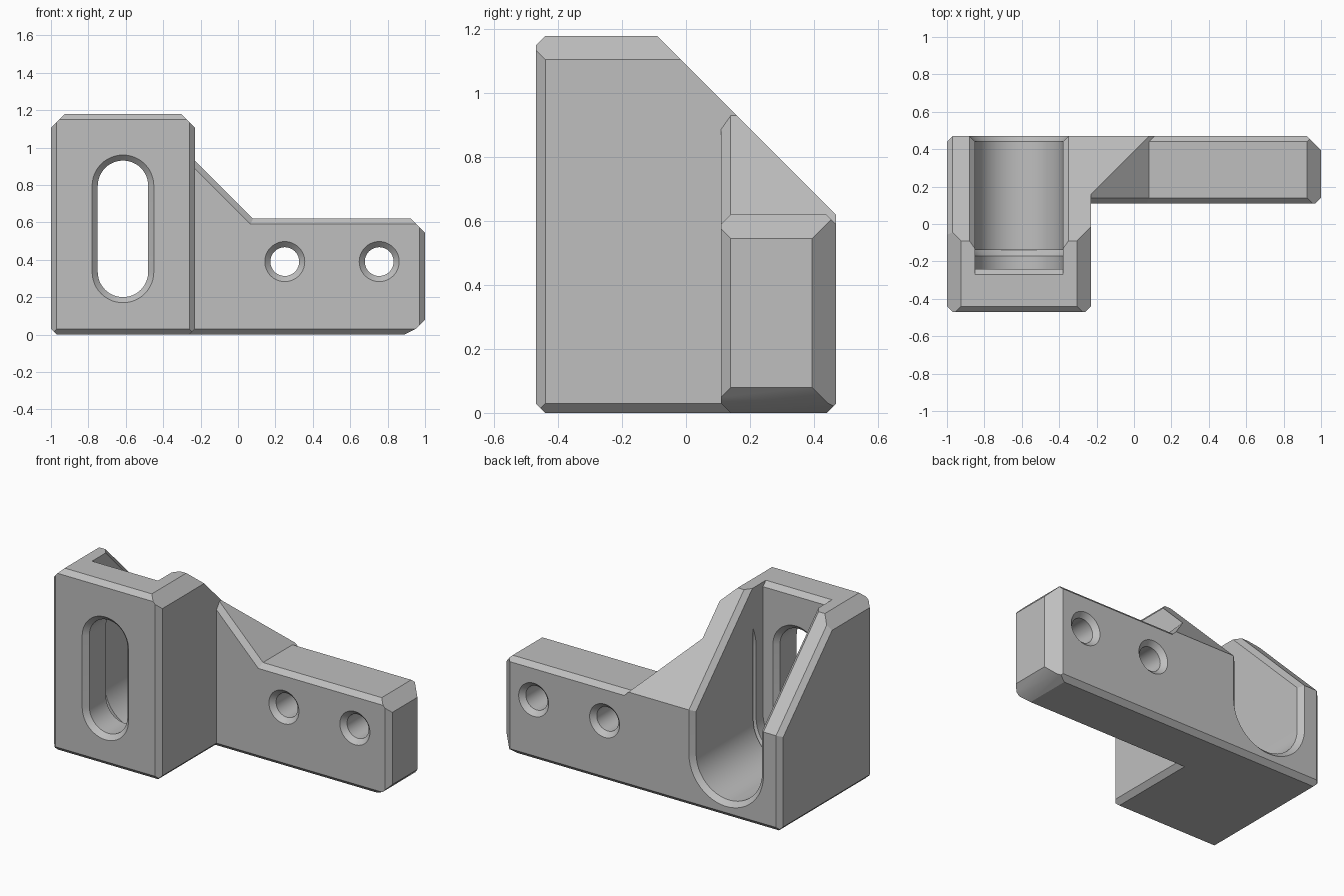
import bpy, bmesh, math
from mathutils import Vector

if "Cube" in bpy.data.objects:
    bpy.data.objects.remove(bpy.data.objects["Cube"], do_unlink=True)

R2 = math.sqrt(2)
BEVEL = 0.03      # general edge chamfer
BIG = 0.075       # large chamfer
SLOPE = 1.09      # rear slope: y + z = SLOPE
BACK = 0.47
CX = -0.615       # centre of the channel and slot

grey = bpy.data.materials.new("plain grey")
grey.use_nodes = True
grey.diffuse_color = (0.52, 0.52, 0.52, 1)
grey.node_tree.nodes["Principled BSDF"].inputs["Base Color"].default_value = grey.diffuse_color


def make_object(name, bm):
    bmesh.ops.recalc_face_normals(bm, faces=bm.faces[:])
    mesh = bpy.data.meshes.new(name)
    bm.to_mesh(mesh)
    bm.free()
    mesh.materials.append(grey)
    obj = bpy.data.objects.new(name, mesh)
    bpy.context.scene.collection.objects.link(obj)
    return obj


def chamfer(low, high, direction, size):
    """Plane that cuts the box edge lying in the given direction."""
    reach = sum(high[i] if s > 0 else -low[i] for i, s in enumerate(direction) if s)
    return direction, reach - size


def cut_box(name, low, high, edges=(), planes=()):
    """Box with chamfered edges, further trimmed by planes (normal, distance)."""
    bm = bmesh.new()
    bmesh.ops.create_cube(bm, size=1)
    for v in bm.verts:
        v.co = [low[i] if v.co[i] < 0 else high[i] for i in range(3)]
    cuts = [chamfer(low, high, d, c) for d, c in edges] + list(planes)
    for normal, dist in cuts:
        n = Vector(normal)
        result = bmesh.ops.bisect_plane(
            bm, geom=bm.verts[:] + bm.edges[:] + bm.faces[:], dist=1e-6,
            plane_co=n * (dist / n.length_squared), plane_no=n, clear_outer=True)
        rim = [e for e in result["geom_cut"] if isinstance(e, bmesh.types.BMEdge)]
        if len(rim) > 2:
            bmesh.ops.contextual_create(bm, geom=rim)
    return make_object(name, bm)


def loft(name, x, z_low, z_high, sections, steps=24):
    """Round-ended profile swept along y through (y, radius) sections."""
    bm = bmesh.new()
    rings = []
    for y, r in sections:
        ring = []
        for z, start in ((z_high, 0), (z_low, math.pi)):
            for k in range(steps + 1):
                a = start + math.pi * k / steps
                ring.append(bm.verts.new((x + r * math.cos(a), y, z + r * math.sin(a))))
        rings.append(ring)
    for a, b in zip(rings, rings[1:]):
        for i in range(len(a)):
            j = (i + 1) % len(a)
            bm.faces.new((a[i], a[j], b[j], b[i]))
    bm.faces.new(rings[0])
    bm.faces.new(rings[-1])
    bmesh.ops.remove_doubles(bm, verts=bm.verts[:], dist=1e-5)
    return make_object(name, bm)


def through(front, back, r):
    """Sections of a hole that is countersunk on both faces."""
    out = 0.1
    return [(front - out, r + BEVEL + out), (front + BEVEL, r),
            (back - BEVEL, r), (back + out, r + BEVEL + out)]


def combine(target, other, operation):
    mod = target.modifiers.new("combine", "BOOLEAN")
    mod.operation = operation
    mod.solver = "EXACT"
    mod.object = other
    bpy.context.view_layer.objects.active = target
    bpy.ops.object.modifier_apply(modifier=mod.name)
    bpy.data.objects.remove(other, do_unlink=True)


# Tower with sloped rear
bracket = cut_box(
    "bracket", (-1, -BACK, 0), (-0.23, BACK, 1.18),
    edges=[((-1, -1, 0), BEVEL), ((1, -1, 0), BEVEL), ((-1, 1, 0), BEVEL),
           ((0, -1, 1), BEVEL), ((-1, 0, 1), BIG), ((1, 0, 1), BIG),
           ((0, -1, -1), BEVEL), ((0, 1, -1), BEVEL),
           ((-1, 0, -1), BEVEL), ((1, 0, -1), BEVEL)],
    planes=[((0, 1, 1), SLOPE),
            ((-1, 1 / R2, 1 / R2), SLOPE / R2 + 1 - BEVEL)])

# Side arm
arm = cut_box(
    "arm", (-0.3, 0.11, 0), (1, BACK, 0.62),
    edges=[((0, -1, 1), BEVEL), ((0, 1, 1), BEVEL), ((0, -1, -1), BEVEL),
           ((0, 1, -1), BEVEL), ((1, -1, 0), BEVEL), ((1, 1, 0), BIG),
           ((1, 0, 1), BIG), ((1, 0, -1), 0.08)],
    planes=[((1, 0, -2), 0.89)])

# Diagonal gusset between tower and arm
gusset = cut_box(
    "gusset", (-0.3, 0.11, 0.3), (0.5, BACK, 1.1),
    planes=[((1, 0, 1), 0.70), ((0, 1, 1), SLOPE),
            ((1 / R2, -1, 1 / R2), 0.70 / R2 - 0.11 - BEVEL)])

combine(arm, gusset, "UNION")
combine(bracket, arm, "UNION")

# Rounded channel, open at the rear and top
WALL, RAD, BASE = -0.24, 0.235, 0.335
channel = loft("channel_cutter", CX, BASE, 2, [(WALL, RAD), (0.7, RAD)])
mouth = loft("mouth_cutter", CX, BASE, 2,
             [(BACK - BEVEL, RAD), (BACK + 0.1, RAD + BEVEL + 0.1)])
# Chamfers of the channel along the slope and behind the top edge
rim = RAD + BEVEL - SLOPE / R2
slope_rim = cut_box(
    "slope_rim_cutter", (CX - 0.3, -0.2, 0.4), (CX + 0.3, 0.6, 1.3),
    planes=[((1, -1 / R2, -1 / R2), rim + CX), ((-1, -1 / R2, -1 / R2), rim - CX)])
top_rim = cut_box(
    "top_rim_cutter", (CX - RAD, -0.4, 1), (CX + RAD, -0.2, 1.3),
    planes=[((0, -1, -1), -(1.18 + WALL - BEVEL))])

# Slot through the front wall and two bolt holes in the arm
slot = loft("slot_cutter", CX, BASE, 0.795, through(-BACK, WALL, 0.135))
holes = [loft("hole_cutter", x, 0.39, 0.39, through(0.11, BACK, 0.077))
         for x in (0.25, 0.755)]

for cutter in [channel, mouth, slope_rim, top_rim, slot] + holes:
    combine(bracket, cutter, "DIFFERENCE")

# Tidy flat areas and shade
bm = bmesh.new()
bm.from_mesh(bracket.data)
bmesh.ops.remove_doubles(bm, verts=bm.verts[:], dist=1e-4)
bmesh.ops.dissolve_limit(bm, angle_limit=math.radians(0.5),
                         verts=bm.verts[:], edges=bm.edges[:])
for f in bm.faces:
    f.material_index = 0
bm.to_mesh(bracket.data)
bm.free()
bracket.data.materials.clear()
bracket.data.materials.append(grey)

bpy.ops.object.select_all(action="DESELECT")
bracket.select_set(True)
bpy.context.view_layer.objects.active = bracket
bpy.ops.object.shade_smooth_by_angle(angle=math.radians(20))
